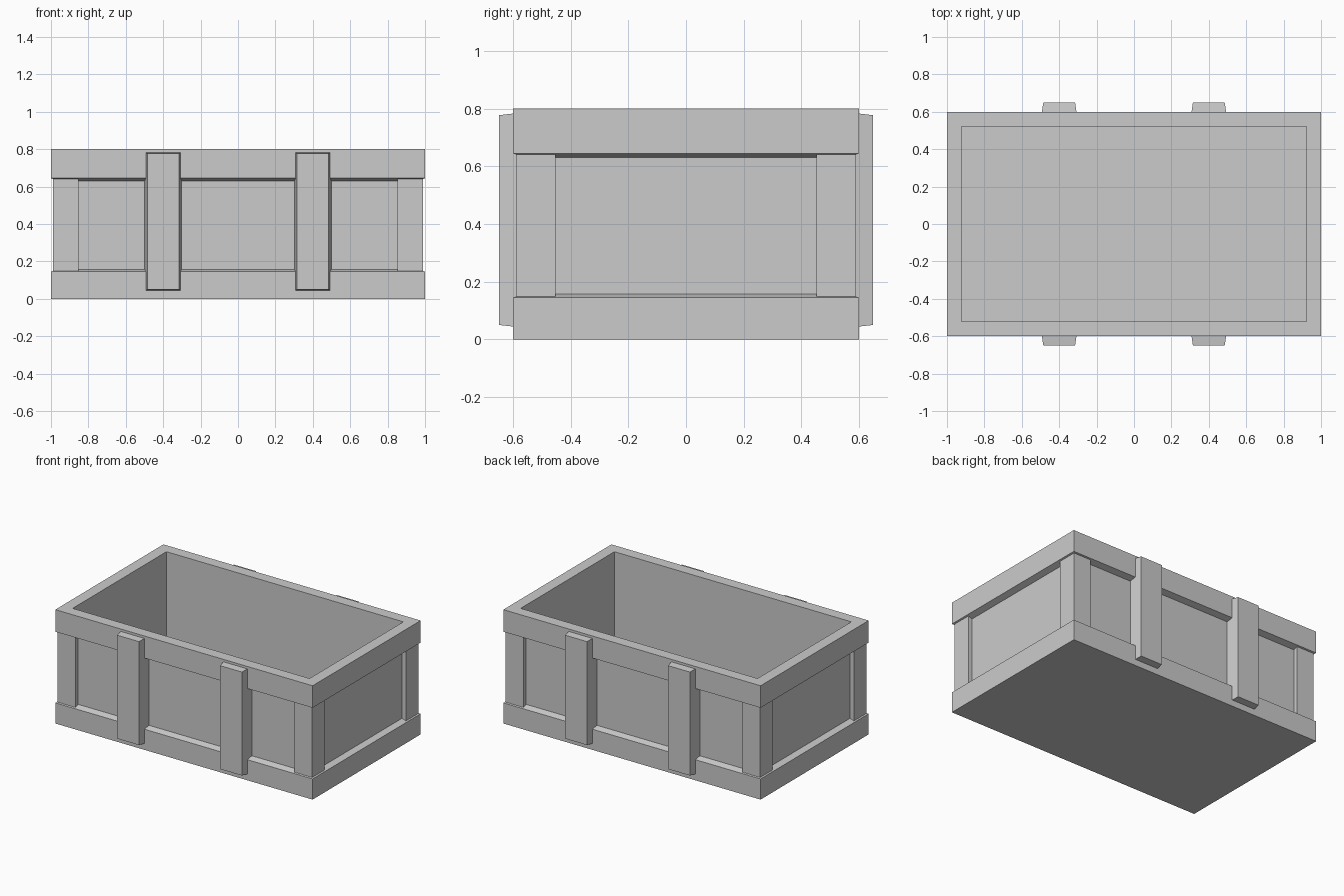
import bpy
import bmesh

default_cube = bpy.data.objects.get("Cube")
if default_cube:
    bpy.data.objects.remove(default_cube, do_unlink=True)

grey = bpy.data.materials.new("plain grey")
grey.use_nodes = True
GREY = (0.6, 0.6, 0.6, 1)
grey.diffuse_color = GREY
grey.node_tree.nodes["Principled BSDF"].inputs["Base Color"].default_value = GREY

HALF_X, HALF_Y = 1.0, 0.6


def finish(bm, name):
    bmesh.ops.recalc_face_normals(bm, faces=bm.faces[:])
    mesh = bpy.data.meshes.new(name)
    bm.to_mesh(mesh)
    bm.free()
    mesh.materials.append(grey)
    obj = bpy.data.objects.new(name, mesh)
    bpy.context.scene.collection.objects.link(obj)
    return obj


def loft(name, rings):
    """Skin a stack of equal-sized point rings and cap both ends."""
    bm = bmesh.new()
    loops = [[bm.verts.new(p) for p in ring] for ring in rings]
    for a, b in zip(loops, loops[1:]):
        for i in range(len(a)):
            j = (i + 1) % len(a)
            bm.faces.new((a[i], a[j], b[j], b[i]))
    bm.faces.new(loops[0])
    bm.faces.new(loops[-1])
    return finish(bm, name)


def rectangle(inset, z):
    x, y = HALF_X - inset, HALF_Y - inset
    return [(-x, -y, z), (x, -y, z), (x, y, z), (-x, y, z)]


# Crate body: bottom rail, recessed panels, top rail, rim, hollow and floor
profile = [(0, 0), (0, 0.145), (0.042, 0.158), (0.042, 0.631),
           (0, 0.645), (0, 0.8), (0.079, 0.8), (0.079, 0.03)]
loft("crate_body", [rectangle(d, z) for d, z in profile])

# L-shaped corner posts and tapered straps
for sx, side in ((-1, "right"), (1, "left")):
    for sy, end in ((-1, "front"), (1, "back")):
        ox, oy = HALF_X - 0.011, HALF_Y - 0.011
        px, py = HALF_X - 0.148, HALF_Y - 0.148
        ix, iy = HALF_X - 0.06, HALF_Y - 0.06
        corner = [(ox, oy), (px, oy), (px, iy), (ix, iy), (ix, py), (ox, py)]
        loft(f"corner_post_{end}_{side}",
             [[(sx * x, sy * y, z) for x, y in corner] for z in (0.13, 0.66)])

        rings = []
        for y, half, low, high in ((0.55, 0.1, 0.039, 0.789),
                                   (0.649, 0.085, 0.05, 0.777)):
            rings.append([(sx * 0.4 + dx, sy * y, z) for dx, z in
                          ((-half, low), (half, low), (half, high), (-half, high))])
        loft(f"strap_{end}_{side}", rings)
